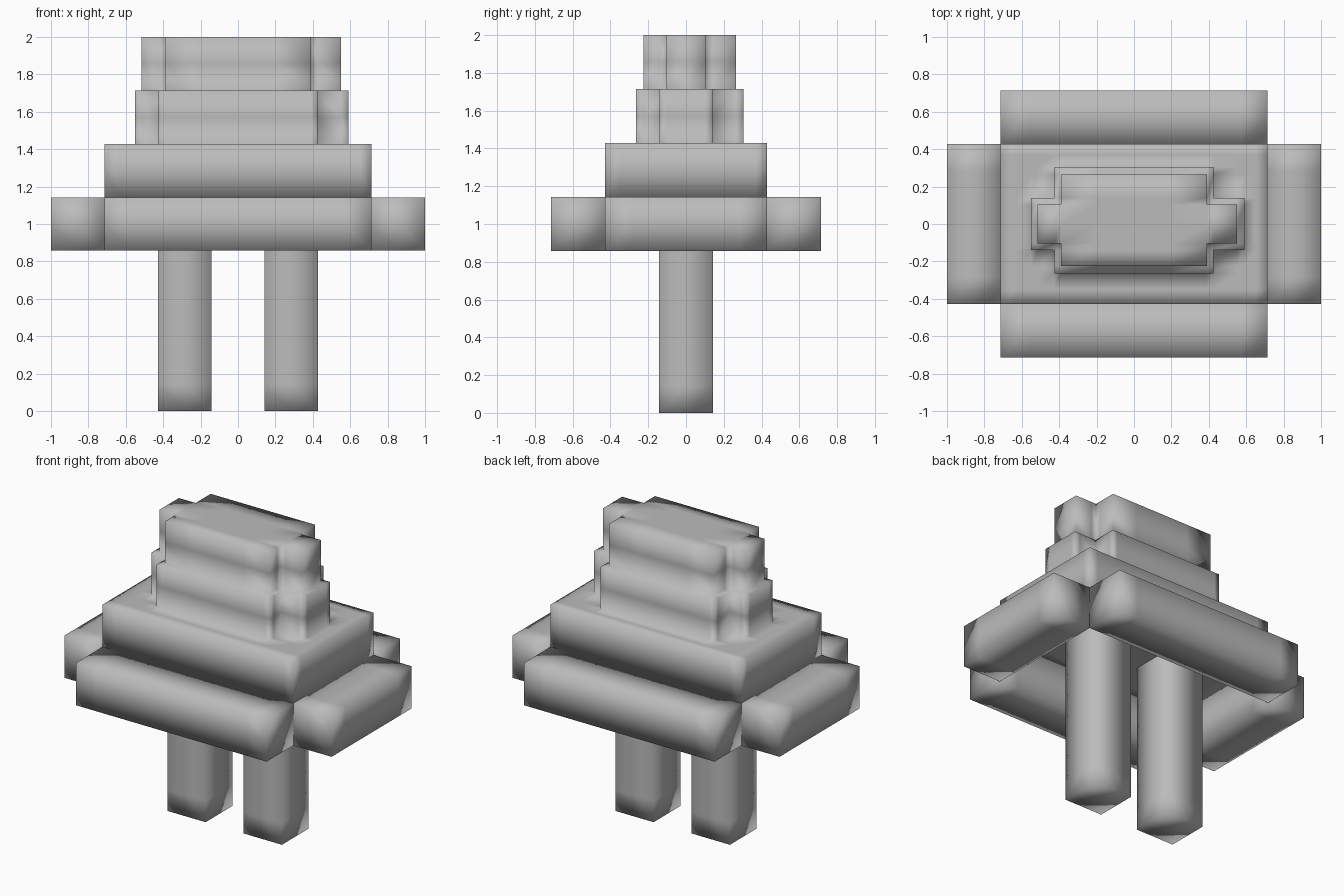
import bpy
import bmesh

if "Cube" in bpy.data.objects:
    bpy.data.objects.remove(bpy.data.objects["Cube"])

U = 2 / 14  # base unit of the block grid

grey = bpy.data.materials.new("plain grey")
grey.diffuse_color = (0.5, 0.5, 0.5, 1)
grey.use_nodes = True
grey.node_tree.nodes["Principled BSDF"].inputs["Base Color"].default_value = grey.diffuse_color


def steps(a, b):
    """Evenly spaced grid lines about one unit apart."""
    n = max(1, round((b - a) / U))
    return [a + (b - a) * i / n for i in range(n + 1)]


def block_solid(name, xs, ys, zs, filled=lambda x, y, z: True, open_top=False):
    """Smooth skin around the filled cells of a grid."""
    lines = (xs, ys, zs)
    size = [len(l) - 1 for l in lines]

    def solid(c):
        if any(not 0 <= c[k] < size[k] for k in range(3)):
            return False
        return filled(*[(lines[k][c[k]] + lines[k][c[k] + 1]) / 2 for k in range(3)])

    bm = bmesh.new()
    verts = {}

    def vert(key):
        if key not in verts:
            verts[key] = bm.verts.new([lines[k][key[k]] for k in range(3)])
        return verts[key]

    for i in range(size[0]):
        for j in range(size[1]):
            for k in range(size[2]):
                cell = (i, j, k)
                if not solid(cell):
                    continue
                for axis in range(3):
                    for side in (0, 1):
                        near = list(cell)
                        near[axis] += 2 * side - 1
                        if solid(near) or (open_top and axis == 2 and near[2] == size[2]):
                            continue
                        p, q = (axis + 1) % 3, (axis + 2) % 3
                        ring = []
                        for dp, dq in ((0, 0), (1, 0), (1, 1), (0, 1)):
                            key = list(cell)
                            key[axis] += side
                            key[p] += dp
                            key[q] += dq
                            ring.append(vert(tuple(key)))
                        bm.faces.new(ring if side else ring[::-1])
    mesh = bpy.data.meshes.new(name)
    bm.to_mesh(mesh)
    bm.free()
    mesh.materials.append(grey)
    mesh.shade_smooth()
    obj = bpy.data.objects.new(name, mesh)
    bpy.context.collection.objects.link(obj)
    return obj


# Stepped tower: wide body with two cross-shaped tiers, slightly off centre
def in_cross(x, y, x0, x1, y0, y1, nx, ny):
    return (abs(x) < nx and y0 < y < y1) or (x0 < x < x1 and abs(y) < ny)


def tower(x, y, z):
    if z < 10 * U:
        return True
    if z < 12 * U:
        return in_cross(x, y, -0.55, 0.59, -0.265, 0.305, 0.425, 0.14)
    return in_cross(x, y, -0.515, 0.55, -0.225, 0.265, 0.39, 0.103)


tower_x = sorted([-5 * U, -0.63, -0.55, -0.515, -0.425, -0.39, -0.2, 0,
                  0.2, 0.39, 0.425, 0.55, 0.59, 0.65, 5 * U])
tower_y = sorted([-3 * U, -0.35, -0.265, -0.225, -0.14, -0.103, 0,
                  0.103, 0.14, 0.265, 0.305, 0.37, 3 * U])
block_solid("stepped_body", tower_x, tower_y, steps(8 * U, 2), tower)

# Rim of four bars around the open underside
for s, side in ((-1, "front"), (1, "back")):
    a, b = sorted((s * 3 * U, s * 5 * U))
    block_solid(side + "_bar", steps(-5 * U, 5 * U), steps(a, b), steps(6 * U, 8 * U))
for s, side in ((-1, "left"), (1, "right")):
    a, b = sorted((s * 5 * U, s * 7 * U))
    block_solid(side + "_bar", steps(a, b), steps(-3 * U, 3 * U), steps(6 * U, 8 * U))

# Two square legs reaching up to the body
for s, side in ((-1, "left"), (1, "right")):
    a, b = sorted((s * U, s * 3 * U))
    block_solid(side + "_leg", steps(a, b), steps(-U, U), steps(0, 8 * U), open_top=True)
